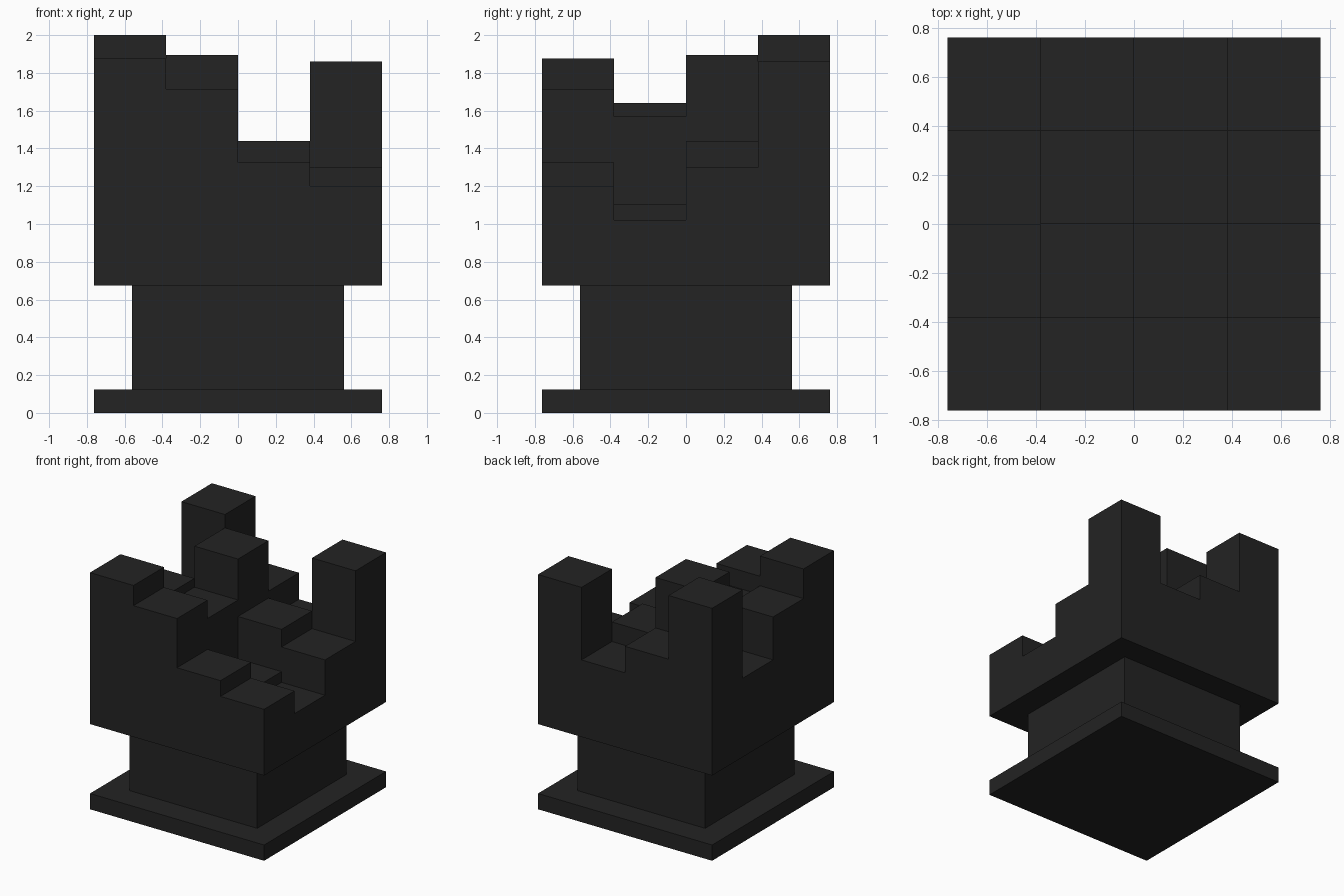
import bpy
import bmesh
from mathutils import Matrix, Vector

default = bpy.data.objects.get("Cube")
if default:
    bpy.data.objects.remove(default, do_unlink=True)

charcoal = bpy.data.materials.new("charcoal")
charcoal.use_nodes = True
colour = (0.017, 0.017, 0.017, 1)
charcoal.diffuse_color = colour
charcoal.node_tree.nodes["Principled BSDF"].inputs["Base Color"].default_value = colour


def box(name, low, high):
    """Flat-shaded box between two opposite corners."""
    low, high = Vector(low), Vector(high)
    bm = bmesh.new()
    bmesh.ops.create_cube(bm, size=1, matrix=Matrix.Diagonal((*(high - low), 1)))
    mesh = bpy.data.meshes.new(name)
    bm.to_mesh(mesh)
    bm.free()
    mesh.materials.append(charcoal)
    obj = bpy.data.objects.new(name, mesh)
    obj.location = (low + high) / 2
    bpy.context.collection.objects.link(obj)
    return obj


HALF = 0.763        # half width of base plate and crown
NECK = 0.56         # half width of neck
BASE_TOP = 0.125
CROWN_BOTTOM = 0.675
CELL = HALF / 2

# Base plate and neck
box("base_plate", (-HALF, -HALF, 0), (HALF, HALF, BASE_TOP))
box("neck", (-NECK, -NECK, BASE_TOP), (NECK, NECK, CROWN_BOTTOM))

# Crown of square posts: rows from front to back, columns from -x to +x
post_tops = [
    (1.875, 1.715, 1.325, 1.20),
    (1.64, 1.57, 1.105, 1.02),
    (1.30, 1.895, 1.44, 1.30),
    (2.00, 1.495, 1.285, 1.86),
]
for row, tops in enumerate(post_tops):
    for col, top in enumerate(tops):
        x, y = col * CELL - HALF, row * CELL - HALF
        box(f"crown_post_{row}_{col}", (x, y, CROWN_BOTTOM), (x + CELL, y + CELL, top))
